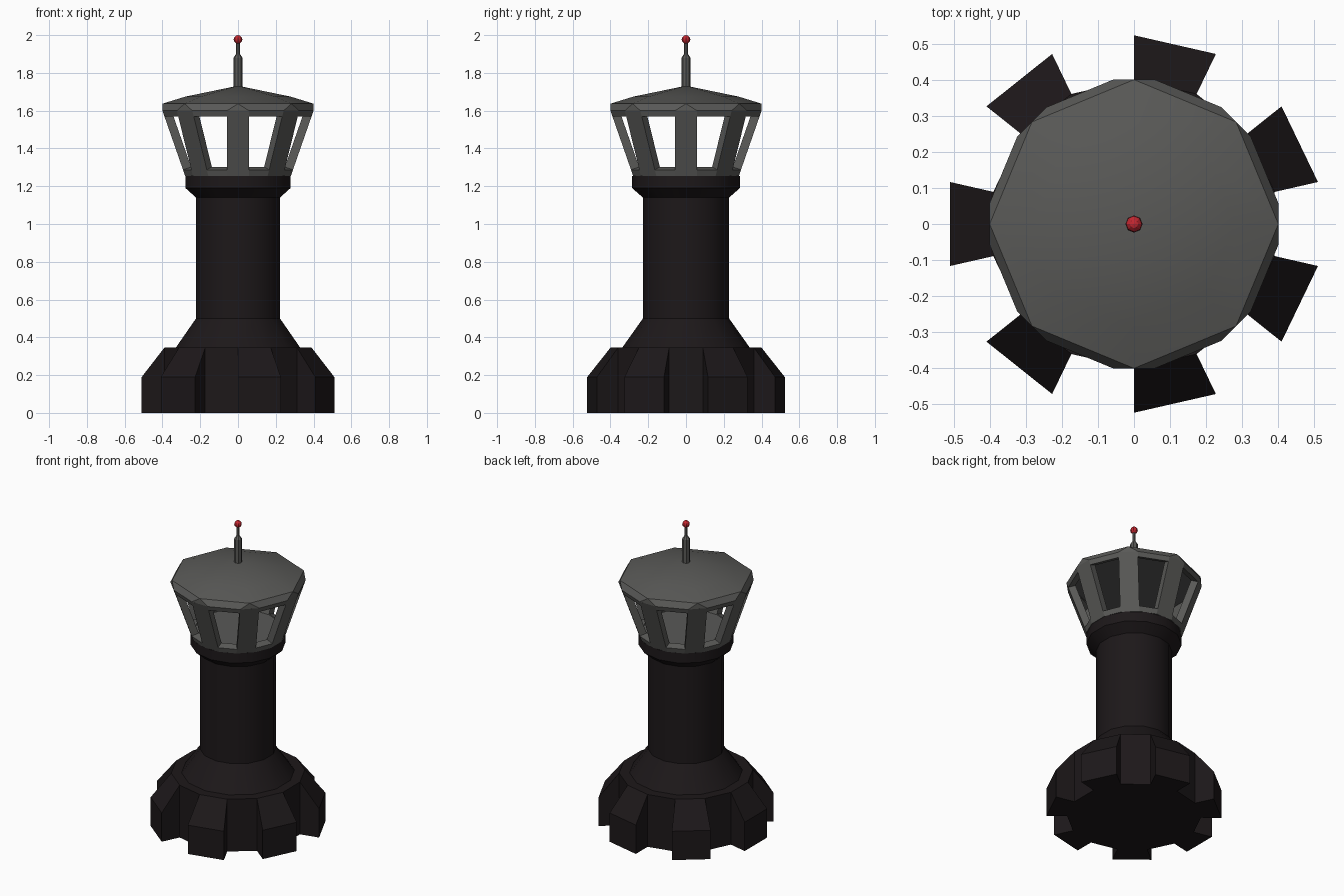
import bpy, bmesh
from math import sin, cos, pi, radians

if "Cube" in bpy.data.objects:
    bpy.data.objects.remove(bpy.data.objects["Cube"])

def material(name, rgb):
    m = bpy.data.materials.new(name)
    m.diffuse_color = (*rgb, 1)
    m.use_nodes = True
    m.node_tree.nodes["Principled BSDF"].inputs["Base Color"].default_value = m.diffuse_color
    return m

DARK = material("dark_concrete", (0.012, 0.009, 0.010))
GREY = material("cab_grey", (0.10, 0.10, 0.095))
RED = material("beacon_red", (0.55, 0.02, 0.03))

def finish(name, bm, mat, smooth=None, fix=True):
    if fix:
        bmesh.ops.recalc_face_normals(bm, faces=bm.faces)
    me = bpy.data.meshes.new(name)
    bm.to_mesh(me)
    bm.free()
    ob = bpy.data.objects.new(name, me)
    bpy.context.collection.objects.link(ob)
    me.materials.append(mat)
    if smooth:
        bpy.ops.object.select_all(action='DESELECT')
        ob.select_set(True)
        bpy.context.view_layer.objects.active = ob
        bpy.ops.object.shade_smooth_by_angle(angle=radians(smooth))
    return ob

def bridge(bm, lo, hi):
    n = len(lo)
    for i in range(n):
        j = (i + 1) % n
        bm.faces.new((lo[i], lo[j], hi[j], hi[i]))

def lathe(name, profile, sides, mat, start=0.0, smooth=30):
    bm = bmesh.new()
    rings = [[bm.verts.new((r * cos(start + 2 * pi * i / sides),
                            r * sin(start + 2 * pi * i / sides), z))
              for i in range(sides)] for r, z in profile]
    for lo, hi in zip(rings, rings[1:]):
        bridge(bm, lo, hi)
    bm.faces.new(rings[0])
    bm.faces.new(rings[-1])
    return finish(name, bm, mat, smooth)

# 14-sided base whose alternate sides grow out into sloped buttresses
STEP = 2 * pi / 14
START = pi - STEP / 2
lathe("base_drum", [(0.40, 0), (0.40, 0.345)], 14, DARK, START, None)

bm = bmesh.new()
for k in range(7):
    a = START + 2 * k * STEP
    ends = [[bm.verts.new((r * cos(t), r * sin(t), z))
             for r, z in ((0.40, 0), (0.523, 0), (0.523, 0.19), (0.40, 0.345))]
            for t in (a, a + STEP)]
    bridge(bm, *ends)
    for e in ends:
        bm.faces.new(e)
finish("base_buttresses", bm, DARK)

# Flared shaft with a collar under the cab
lathe("tower_shaft", [(0.338, 0.345), (0.228, 0.50), (0.228, 1.14),
                      (0.285, 1.19), (0.285, 1.255)], 14, DARK, START)

# Octagonal cab: eight flat posts at the corners, windows between them
HALF = 0.058

def cab_ring(bm, r, z):
    return [bm.verts.new((r * cos(a) - s * HALF * sin(a), r * sin(a) + s * HALF * cos(a), z))
            for a in (i * pi / 4 for i in range(8)) for s in (-1, 1)]

bm = bmesh.new()
rows = [cab_ring(bm, 0.28 + (z - 1.255) * 0.348, z) for z in (1.255, 1.287, 1.57, 1.60)]
for level, (lo, hi) in enumerate(zip(rows, rows[1:])):
    for i in range(16):
        if level == 1 and i % 2:
            continue  # window opening
        j = (i + 1) % 16
        bm.faces.new((lo[i], lo[j], hi[j], hi[i]))
bm.faces.new(rows[0][::-1])
cab = finish("cab_frame", bm, GREY, fix=False)
mod = cab.modifiers.new("thickness", 'SOLIDIFY')
mod.thickness = 0.045
mod.offset = -1
mod.use_even_offset = True

# Roof: post tips meet an octagonal edge, then a shallow cone
bm = bmesh.new()
low = cab_ring(bm, 0.40, 1.60)
eave, crown = [[bm.verts.new((r * cos(i * pi / 4), r * sin(i * pi / 4), z)) for i in range(8)]
               for r, z in ((0.40, 1.637), (0.28, 1.674))]
apex = bm.verts.new((0, 0, 1.732))
for i in range(8):
    j = (i + 1) % 8
    bm.faces.new((low[2 * i], low[2 * i + 1], eave[i]))
    bm.faces.new((low[2 * i + 1], low[2 * j], eave[j], eave[i]))
    bm.faces.new((crown[i], crown[j], apex))
bridge(bm, eave, crown)
bm.faces.new(low[::-1])
finish("cab_roof", bm, GREY, 20)

# Antenna and beacon
lathe("antenna", [(0.024, 1.71), (0.024, 1.88), (0.010, 1.90), (0.010, 1.975)], 8, GREY, 0, None)
bm = bmesh.new()
bmesh.ops.create_uvsphere(bm, u_segments=8, v_segments=6, radius=0.023)
bmesh.ops.translate(bm, verts=bm.verts, vec=(0, 0, 1.977))
finish("beacon", bm, RED)
